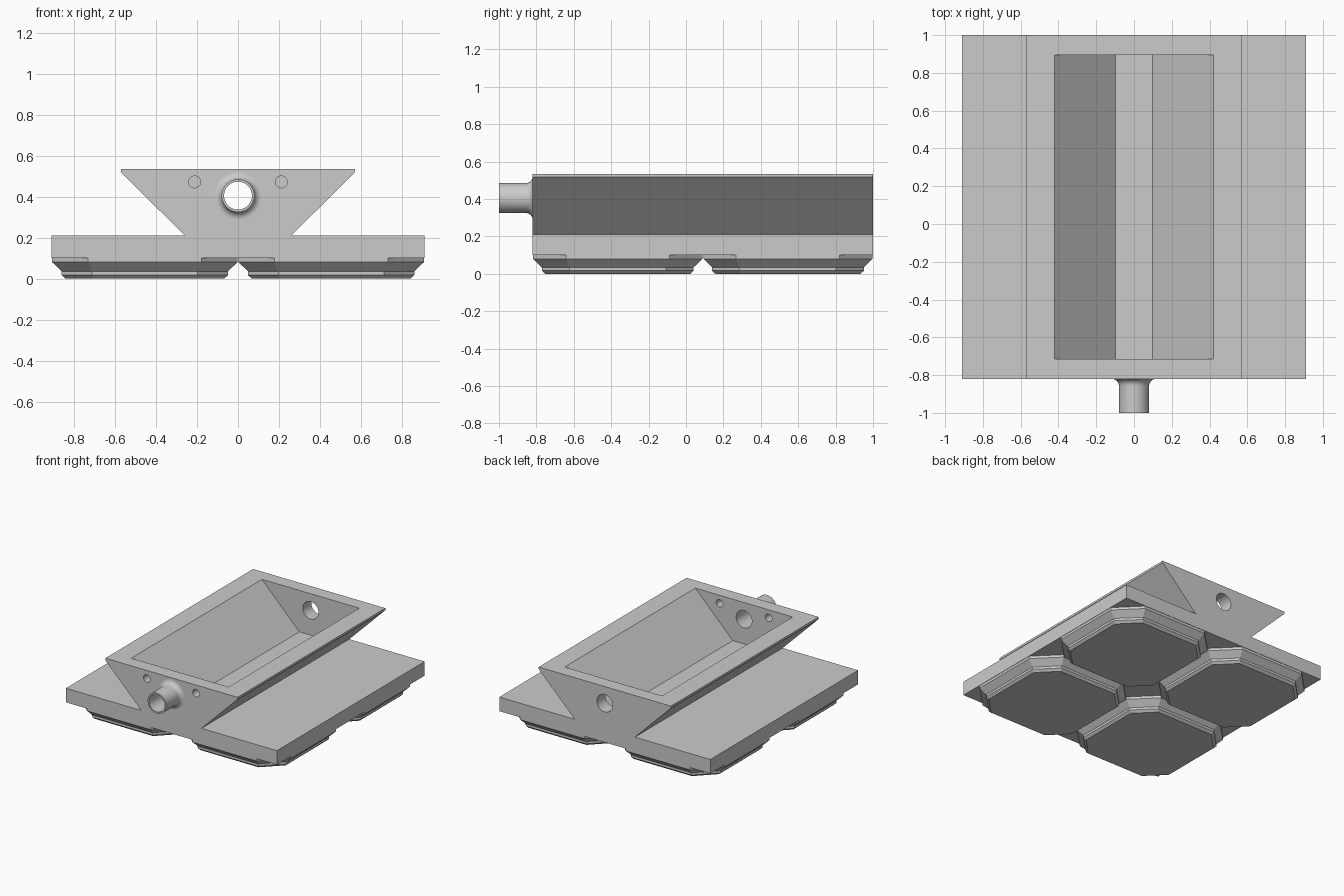
import bpy, bmesh, math
from mathutils import Matrix

if "Cube" in bpy.data.objects:
    bpy.data.objects.remove(bpy.data.objects["Cube"])

grey = bpy.data.materials.new("plain_grey")
grey.diffuse_color = (0.6, 0.6, 0.6, 1)
grey.use_nodes = True
grey.node_tree.nodes["Principled BSDF"].inputs["Base Color"].default_value = grey.diffuse_color

FRONT, BACK = -0.82, 1.0
TUBE_Z, BORE = 0.405, 0.068


def finish(name, bm):
    bmesh.ops.recalc_face_normals(bm, faces=bm.faces)
    mesh = bpy.data.meshes.new(name)
    bm.to_mesh(mesh)
    bm.free()
    ob = bpy.data.objects.new(name, mesh)
    bpy.context.collection.objects.link(ob)
    mesh.materials.append(grey)
    return ob


def loft(bm, rings):
    """Skin a stack of equal-length point rings and cap both ends."""
    rows = [[bm.verts.new(p) for p in ring] for ring in rings]
    n = len(rows[0])
    for a, b in zip(rows, rows[1:]):
        for i in range(n):
            j = (i + 1) % n
            bm.faces.new((a[i], a[j], b[j], b[i]))
    bm.faces.new(rows[0])
    bm.faces.new(rows[-1])


def prism(name, profile, y0, y1):
    """Extrude the right half of an x-z profile, mirrored, along y."""
    full = profile + [(-x, z) for x, z in reversed(profile)]
    bm = bmesh.new()
    loft(bm, [[(x, y, z) for x, z in full] for y in (y0, y1)])
    return finish(name, bm)


def cut(target, cutter):
    mod = target.modifiers.new(cutter.name, 'BOOLEAN')
    mod.operation, mod.solver, mod.object = 'DIFFERENCE', 'EXACT', cutter
    cutter.hide_render = True
    cutter.hide_viewport = True


def drill(name, x, z, r, y0, y1):
    bm = bmesh.new()
    rot = Matrix.Translation((x, (y0 + y1) / 2, z)) @ Matrix.Rotation(math.pi / 2, 4, 'X')
    bmesh.ops.create_cone(bm, cap_ends=True, segments=48, radius1=r, radius2=r,
                          depth=y1 - y0, matrix=rot)
    return finish(name, bm)


# Base plate and flared hopper in one profile
body = prism("hopper_body", [(0.91, 0.10), (0.91, 0.21), (0.26, 0.21),
                             (0.57, 0.518), (0.57, 0.535)], FRONT, BACK)

# Trough with sloping sides, axial bore and two small front holes
cut(body, prism("trough_cutter", [(0.097, 0.212), (0.423, 0.538)], -0.715, 0.895))
cut(body, drill("bore_cutter", 0, TUBE_Z, BORE, -1.2, 1.2))
for side, label in ((-1, "left"), (1, "right")):
    cut(body, drill(label + "_hole_cutter", side * 0.212, 0.472, 0.029, -0.9, -0.6))

# Front spout, a turned profile with a fillet at its root
R, FIL = 0.08, 0.036
profile = [(BORE, FRONT), (BORE, -1.0), (R, -1.0)]
for i in range(9):
    a = math.pi / 2 * i / 8
    profile.append((R + FIL * (1 - math.cos(a)), FRONT - FIL * (1 - math.sin(a))))
bm = bmesh.new()
SEG = 48
rows = []
for r, y in profile:
    rows.append([bm.verts.new((r * math.cos(t), y, TUBE_Z + r * math.sin(t)))
                 for t in (2 * math.pi * k / SEG for k in range(SEG))])
for a, b in zip(rows, rows[1:] + rows[:1]):
    for k in range(SEG):
        m = (k + 1) % SEG
        bm.faces.new((a[k], a[m], b[m], b[k]))
spout = finish("spout", bm)


# Four stepped octagonal feet
def octagon(cx, cy, half, z):
    c = 0.175 - 0.586 * (0.452 - half)      # corner cut shrinks with the inset
    k = half - c
    pts = [(half, -k), (half, k), (k, half), (-k, half),
           (-half, k), (-half, -k), (-k, -half), (k, -half)]
    return [(cx + x, cy + y, z) for x, y in pts]


STEPS = [(0.388, 0.0), (0.406, 0.017), (0.406, 0.035), (0.452, 0.08), (0.452, 0.10)]
for cx, xn in ((-0.455, "left"), (0.455, "right")):
    for cy, yn in ((-0.365, "front"), (0.545, "back")):
        bm = bmesh.new()
        loft(bm, [octagon(cx, cy, h, z) for h, z in STEPS])
        finish(f"{yn}_{xn}_foot", bm)

# Smooth only the round surfaces
bpy.ops.object.select_all(action='DESELECT')
spout.select_set(True)
bpy.context.view_layer.objects.active = spout
bpy.ops.object.shade_smooth_by_angle(angle=math.radians(30))
